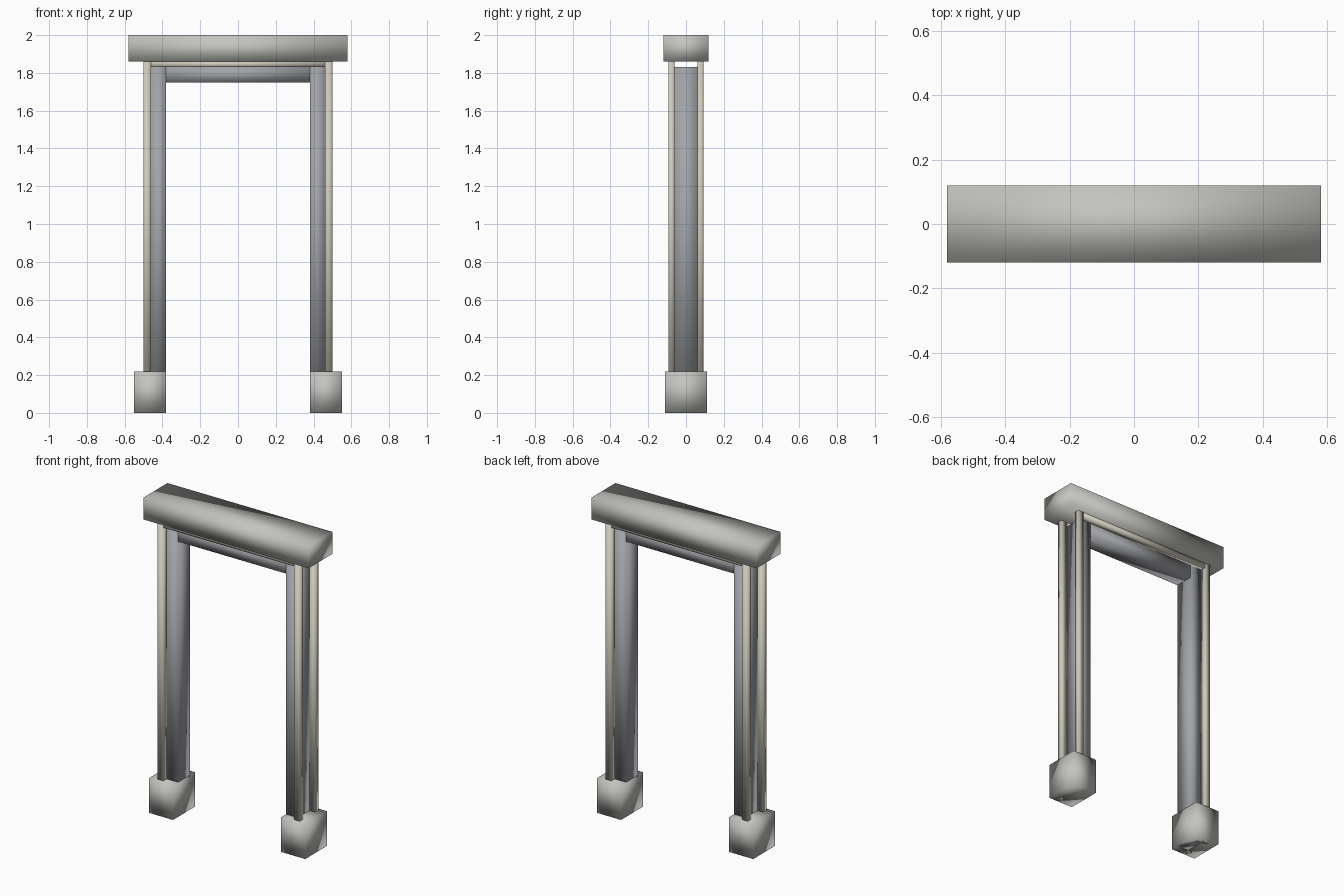
import bpy

if "Cube" in bpy.data.objects:
    bpy.data.objects.remove(bpy.data.objects["Cube"])


def material(name, rgb):
    m = bpy.data.materials.new(name)
    m.diffuse_color = (*rgb, 1)
    m.use_nodes = True
    m.node_tree.nodes["Principled BSDF"].inputs["Base Color"].default_value = m.diffuse_color
    return m


stone = material("stone", (0.55, 0.55, 0.52))
trim = material("trim", (0.62, 0.59, 0.50))
lining = material("lining", (0.36, 0.37, 0.39))


def box(name, x, y, z, mat):
    """Box spanning the given (min, max) ranges, softly shaded."""
    bpy.ops.mesh.primitive_cube_add(
        size=1, location=[(a + b) / 2 for a, b in (x, y, z)])
    ob = bpy.context.object
    ob.name = name
    ob.scale = [b - a for a, b in (x, y, z)]
    bpy.ops.object.transform_apply(location=False, rotation=False, scale=True)
    bpy.ops.object.shade_smooth()
    ob.data.materials.append(mat)
    return ob


def span(a, b, s):
    return tuple(sorted((a * s, b * s)))


# Lintel slab across the top
box("lintel", (-0.58, 0.58), (-0.12, 0.12), (1.86, 2.0), stone)

# Inner lining header
box("header", (-0.38, 0.38), (-0.06, 0.06), (1.75, 1.83), lining)

# Plinth blocks and inner jambs on each side
for s, side in ((-1, "left"), (1, "right")):
    box(side + "_plinth", span(0.38, 0.55, s), (-0.11, 0.11), (0, 0.22), stone)
    box(side + "_jamb", span(0.38, 0.46, s), (-0.06, 0.06), (0, 1.83), lining)

# Architrave trim on front and back faces
for f, face in ((-1, "front"), (1, "back")):
    y = span(0.06, 0.093, f)
    box(face + "_top_trim", (-0.46, 0.46), y, (1.83, 1.86), trim)
    for s, side in ((-1, "left"), (1, "right")):
        box(f"{face}_{side}_trim", span(0.46, 0.50, s), y, (0, 1.86), trim)
